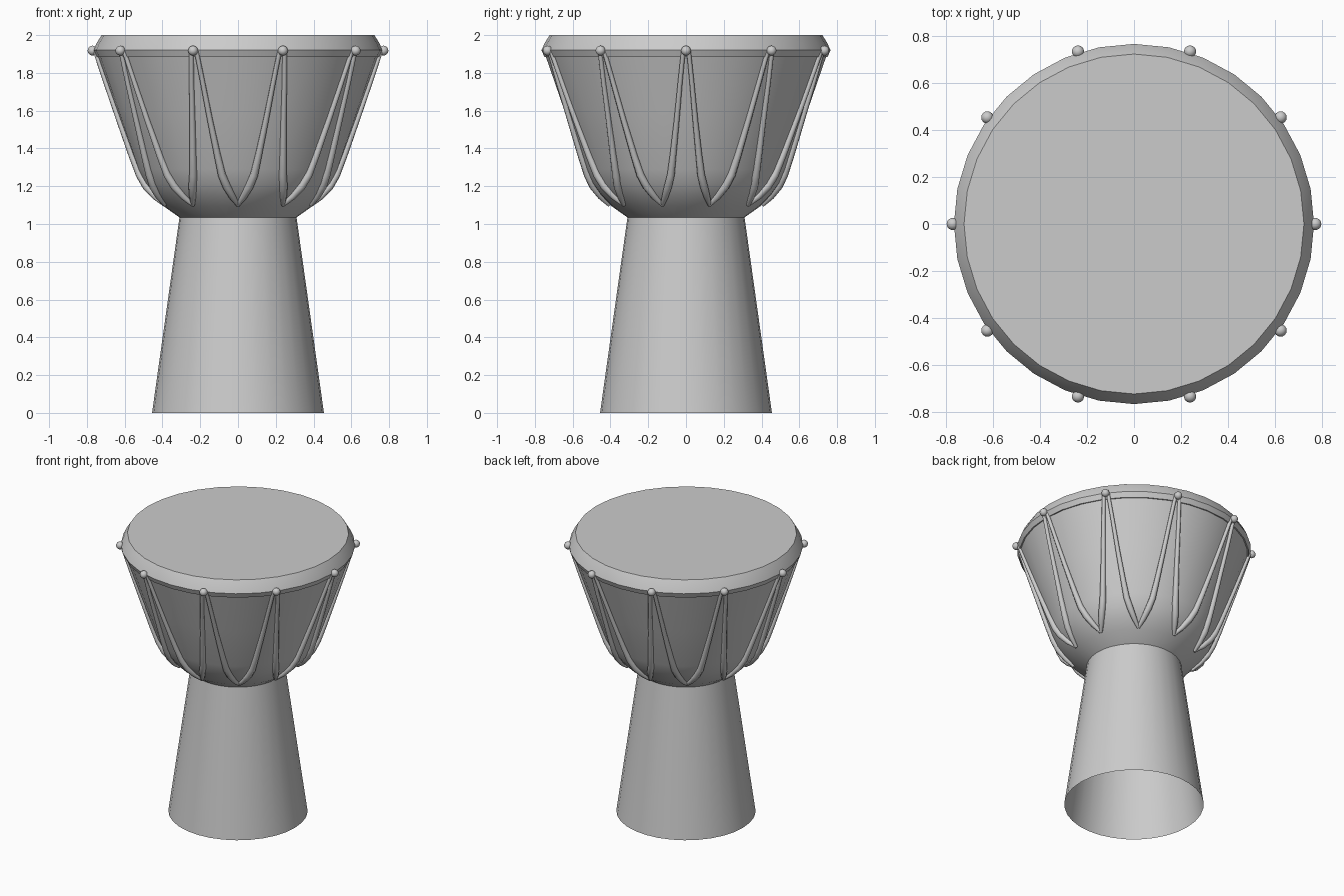
import bpy, bmesh, math
from mathutils import Matrix

if "Cube" in bpy.data.objects:
    bpy.data.objects.remove(bpy.data.objects["Cube"])

SIDES = 32
COUNT = 10
grey = bpy.data.materials.new("plain grey")
grey.diffuse_color = (0.6, 0.6, 0.6, 1)
grey.use_nodes = True
grey.node_tree.nodes["Principled BSDF"].inputs["Base Color"].default_value = grey.diffuse_color


def finish(obj, angle=35):
    bpy.ops.object.select_all(action='DESELECT')
    bpy.context.view_layer.objects.active = obj
    obj.select_set(True)
    bpy.ops.object.shade_smooth_by_angle(angle=math.radians(angle))


def add_mesh(name, bm, angle=35):
    bmesh.ops.recalc_face_normals(bm, faces=bm.faces)
    me = bpy.data.meshes.new(name)
    bm.to_mesh(me)
    bm.free()
    me.materials.append(grey)
    obj = bpy.data.objects.new(name, me)
    bpy.context.collection.objects.link(obj)
    finish(obj, angle)
    return obj


def lathe(name, profile, cap_top=False):
    """Turn an (r, z) profile, listed bottom to top, around z."""
    bm = bmesh.new()
    rings = [[bm.verts.new((r * math.cos(a), r * math.sin(a), z))
              for a in (2 * math.pi * i / SIDES for i in range(SIDES))]
             for r, z in profile]
    for lo, hi in zip(rings, rings[1:]):
        for i in range(SIDES):
            j = (i + 1) % SIDES
            f = bm.faces.new((lo[i], lo[j], hi[j], hi[i]))
    if cap_top:
        bm.faces.new(rings[-1])
    obj = add_mesh(name, bm)
    # outward normals, also on open shells
    p = obj.data.polygons[0]
    if p.normal.x * p.center.x + p.normal.y * p.center.y < 0:
        obj.data.flip_normals()
    return obj


# Hollow foot, bowl and stretched skin
bowl_profile = [(0.31, 1.035), (0.395, 1.095), (0.455, 1.155), (0.50, 1.215),
                (0.535, 1.29), (0.64, 1.59), (0.74, 1.88), (0.75, 1.91)]
lathe("foot", [(0.455, 0), (0.31, 1.035)])
lathe("bowl", bowl_profile)
lathe("drum_skin", [(0.738, 1.885), (0.75, 1.885), (0.765, 1.92),
                    (0.747, 1.96), (0.722, 2.0)], cap_top=True)


def bowl_radius(z):
    for (r0, z0), (r1, z1) in zip(bowl_profile, bowl_profile[1:]):
        if z <= z1:
            return r0 + (r1 - r0) * (z - z0) / (z1 - z0)
    return bowl_profile[-1][0]


# Knobs around the rim
bm = bmesh.new()
for k in range(COUNT):
    a = 2 * math.pi * k / COUNT
    bmesh.ops.create_uvsphere(
        bm, u_segments=16, v_segments=10, radius=0.026,
        matrix=Matrix.Translation((0.77 * math.cos(a), 0.77 * math.sin(a), 1.918)))
add_mesh("rim_knobs", bm, 60)

# Tension ropes: V shapes between neighbouring knobs
# (sideways offset, height, tube radius) from the knob down to the tip
path = [(0.22, 1.915, 0.012), (0.187, 1.75, 0.013), (0.148, 1.55, 0.015),
        (0.108, 1.36, 0.018), (0.085, 1.26, 0.021), (0.06, 1.20, 0.022),
        (0.03, 1.145, 0.018), (0.0, 1.10, 0.010)]
curve = bpy.data.curves.new("ropes", 'CURVE')
curve.dimensions = '3D'
curve.bevel_depth = 1.0
curve.bevel_resolution = 2
curve.use_fill_caps = True
for k in range(COUNT):
    mid = -math.pi / 2 + 2 * math.pi * k / COUNT
    for side in (-1, 1):
        s = curve.splines.new('POLY')
        s.points.add(len(path) - 1)
        for pt, (off, z, rad) in zip(s.points, path):
            r = bowl_radius(z) + 0.006
            a = mid + side * math.asin(off / r)
            pt.co = (r * math.cos(a), r * math.sin(a), z, 1)
            pt.radius = rad
ropes = bpy.data.objects.new("ropes", curve)
bpy.context.collection.objects.link(ropes)
curve.materials.append(grey)
bpy.ops.object.select_all(action='DESELECT')
bpy.context.view_layer.objects.active = ropes
ropes.select_set(True)
bpy.ops.object.convert(target='MESH')
finish(bpy.context.view_layer.objects.active, 50)
